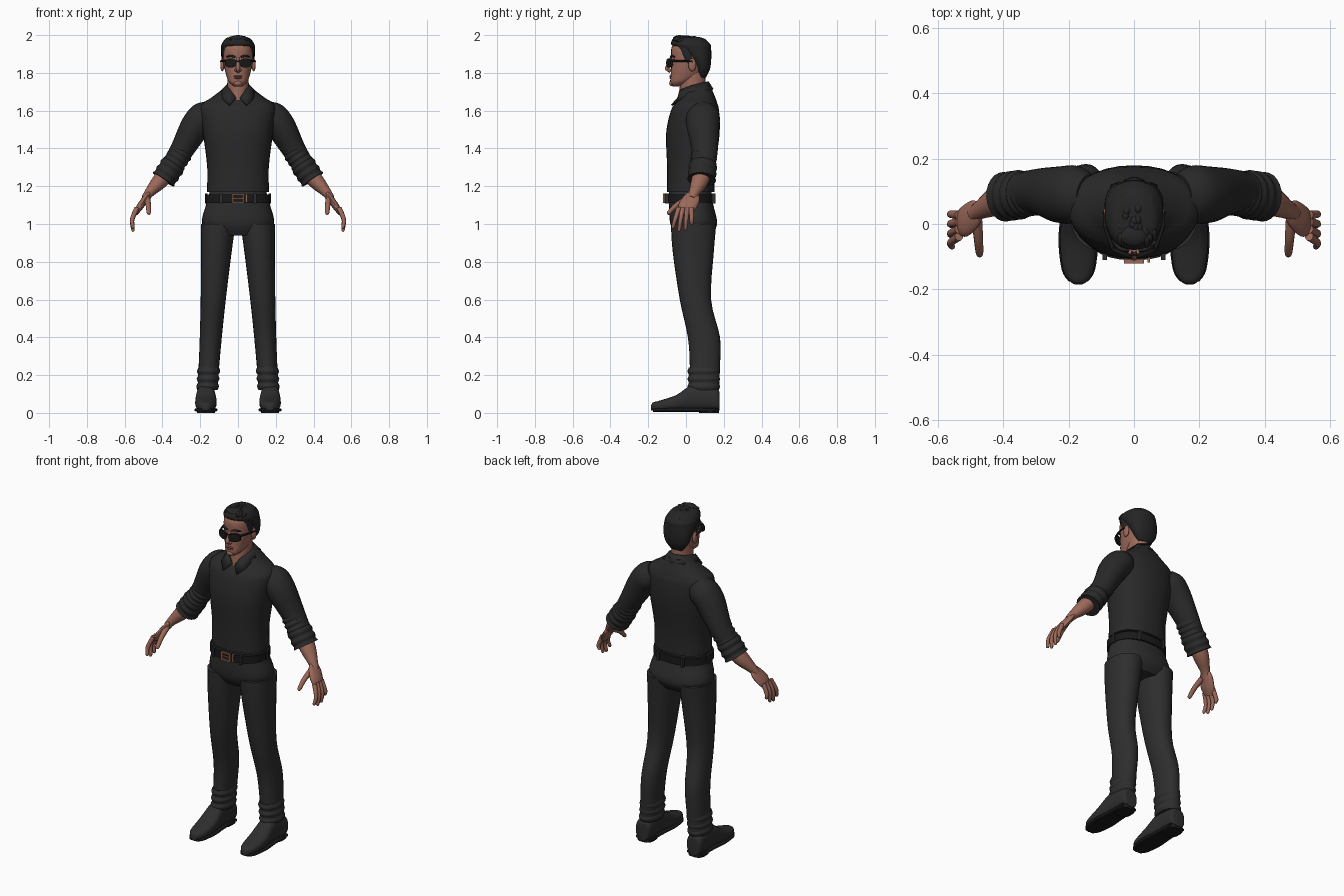
import bpy, bmesh, math, random
from mathutils import Vector, Matrix

random.seed(4)
if "Cube" in bpy.data.objects:
    bpy.data.objects.remove(bpy.data.objects["Cube"], do_unlink=True)


def material(name, red, green, blue):
    colour = (red, green, blue, 1)
    mat = bpy.data.materials.new(name)
    mat.use_nodes = True
    mat.diffuse_color = colour
    mat.node_tree.nodes["Principled BSDF"].inputs["Base Color"].default_value = colour
    return mat


skin = material("skin", .33, .14, .1)
lips = material("lips", .24, .09, .07)
shirt_black = material("shirt black", .022, .022, .022)
trouser_black = material("trouser black", .027, .027, .027)
hair_black = material("hair black", .018, .018, .018)
glossy_black = material("glossy black", .01, .01, .01)
copper = material("copper", .32, .14, .09)


def finish(name, bm, mat, mirror):
    bmesh.ops.recalc_face_normals(bm, faces=bm.faces)
    mesh = bpy.data.meshes.new(name)
    bm.to_mesh(mesh)
    bm.free()
    mesh.materials.append(mat)
    mesh.shade_smooth()
    mesh.set_sharp_from_angle(angle=math.radians(50))
    part = bpy.data.objects.new(name, mesh)
    bpy.context.collection.objects.link(part)
    if mirror:
        part.modifiers.new("mirror", "MIRROR")
    return part


def spline(before, start, end, after, t):
    """Smooth curve value between start and end."""
    slope = end - before
    bend = before * 2 - start * 5 + end * 4 - after
    twist = (start - end) * 3 + after - before
    return start + (slope + bend * t + twist * t * t) * t / 2


def loft(name, rings, mat, sides=24, power=1, mirror=False, steps=4):
    """Skin smoothly through rings, each a centre and two half axes."""
    rings = [[Vector(part) for part in ring] for ring in rings]
    last = len(rings) - 1
    dense = []
    for i in range(last):
        near = (rings[max(i - 1, 0)], rings[i], rings[i + 1], rings[min(i + 2, last)])
        for step in range(steps):
            dense.append([spline(*parts, step / steps) for parts in zip(*near)])
    dense.append(rings[last])
    bm = bmesh.new()
    loops = []
    for centre, across, deep in dense:
        loop = []
        for i in range(sides):
            angle = math.tau * i / sides
            c, s = [math.copysign(abs(k) ** power, k) for k in (math.cos(angle), math.sin(angle))]
            loop.append(bm.verts.new(centre + across * c + deep * s))
        loops.append(loop)
    for low, high in zip(loops, loops[1:]):
        for i in range(sides):
            bm.faces.new((low[i - 1], low[i], high[i], high[i - 1]))
    bm.faces.new(loops[0])
    bm.faces.new(loops[-1])
    return finish(name, bm, mat, mirror)


def level(z, front, back, half, x=0):
    """Horizontal ring."""
    return (x, (front + back) / 2, z), (half, 0, 0), (0, (back - front) / 2, 0)


def tube(name, path, mat, sides=16, mirror=True, flat=1):
    """Sweep along (x, y, z, radius); flat scales the radius along y."""
    points = [Vector(p[:3]) for p in path]
    rings = []
    for i, point in enumerate(points):
        along = (points[min(i + 1, len(points) - 1)] - points[max(i - 1, 0)]).normalized()
        side = Vector((0, 1, 0))
        side = (side - along * side.dot(along)).normalized()
        radius = path[i][3]
        rings.append((point, along.cross(side) * radius, side * radius * flat))
    return loft(name, rings, mat, sides, mirror=mirror)


def primitive(name, create, place, scale, mat, mirror, **options):
    bm = bmesh.new()
    create(bm, matrix=Matrix.LocRotScale(Vector(place), None, Vector(scale)), **options)
    return finish(name, bm, mat, mirror)


def blob(name, place, scale, mat, mirror=False):
    primitive(name, bmesh.ops.create_uvsphere, place, scale, mat, mirror,
              u_segments=16, v_segments=10, radius=1)


def box(name, place, scale, mat, mirror=False):
    primitive(name, bmesh.ops.create_cube, place, scale, mat, mirror, size=1)


# Shirt body
torso = ((1.17, -.1, .15, .165), (1.3, -.1, .155, .163), (1.48, -.105, .178, .185),
         (1.6, -.08, .175, .2), (1.64, -.055, .165, .185), (1.67, -.03, .155, .14), (1.73, 0, .13, .06))
loft("shirt", [level(*row) for row in torso], shirt_black, 32, power=.88)

# Sleeves, creases and rolled cuffs
tube("sleeve", [(.14, .085, 1.6, .06), (.18, .09, 1.57, .08), (.23, .09, 1.51, .078),
                (.31, .1, 1.37, .06), (.39, .08, 1.25, .055)], shirt_black, 24, flat=1.1)


def sleeve_rings(start, end, count, radius, ripple):
    elbow, cuff = Vector((.295, .097, 1.385)), Vector((.395, .083, 1.235))
    rows = []
    for i in range(count):
        spot = elbow.lerp(cuff, start + (end - start) * i / (count - 1))
        rows.append((*spot, radius + ripple * (i % 2)))
    return rows


tube("sleeve_creases", sleeve_rings(0, .5, 7, .057, .006), shirt_black, 24, flat=1.12)
tube("rolled_cuff", sleeve_rings(.45, 1, 6, .062, .006), shirt_black, 24, flat=1.12)

# Folded collar: pairs of neck edge and fold edge, from front to back
edges = (((.01, -.045, 1.67), (.045, -.08, 1.63)), ((.04, -.035, 1.71), (.08, -.045, 1.66)),
         ((.064, .03, 1.735), (.096, .035, 1.7)), ((.05, .09, 1.75), (.07, .12, 1.71)),
         ((0, .12, 1.755), (0, .145, 1.715)))
bm = bmesh.new()
pairs = [[bm.verts.new(point) for point in pair] for pair in edges]
for (a, b), (c, d) in zip(pairs, pairs[1:]):
    bm.faces.new((a, b, d, c))
collar = finish("collar", bm, shirt_black, True)
collar.modifiers.new("thickness", "SOLIDIFY").thickness = .01

# Trousers, the legs tapering by rule
hips = ((1.17, -.09, .135, .15), (1.1, -.09, .145, .17), (1, -.083, .165, .19), (.94, -.05, .13, .12))
loft("trouser_hips", [level(*row) for row in hips], trouser_black, 32, power=.88)


def leg_ring(z, front, back, swell=0):
    return level(z, front - swell, back + swell, .052 + .04 * z * z + swell, x=.17 - .065 * z)


leg = ((1, -.08, .16), (.85, -.07, .147), (.6, -.033, .133), (.4, .01, .18), (.25, .02, .18), (.13, .02, .175))
loft("trouser_leg", [leg_ring(*row) for row in leg], trouser_black, power=.93, mirror=True)
loft("trouser_hem", [leg_ring(.12 + .02 * i, .015, .173, .007 * (i % 2)) for i in range(7)],
     trouser_black, power=.93, mirror=True)

# Shoes: rows of y, half width and top
shoe = ((.177, .03, .1), (.16, .047, .13), (.04, .05, .15), (-.05, .057, .095),
        (-.14, .047, .065), (-.175, .026, .055), (-.185, .01, .04))
loft("shoe", [((.17, y, top / 2 + .006), (half, 0, 0), (0, 0, top / 2 - .006)) for y, half, top in shoe],
     trouser_black, power=.75, mirror=True)
loft("sole", [((.17, y, .016), (half + .004, 0, 0), (0, 0, .01)) for y, half, top in shoe[1:-1]],
     glossy_black, power=.5, mirror=True)
loft("shoe_heel", [level(z, .07, .175, .048, x=.17) for z in (0, .025)],
     glossy_black, power=.7, mirror=True, steps=1)

# Belt, belt loops and buckle
loft("belt", [level(z, -.111, .153, .171) for z in (1.112, 1.157)], glossy_black, 32, power=.88, steps=1)
for name, x, y in (("front", .09, -.1), ("side", .168, .03), ("back", .08, .146)):
    box(name + "_belt_loop", (x, y, 1.135), (.014, .02, .054), trouser_black, True)
for name, height in (("top", 1.157), ("bottom", 1.115)):
    box("buckle_" + name, (0, -.115, height), (.062, .012, .008), copper)
box("buckle_side", (.027, -.115, 1.136), (.008, .012, .05), copper, True)
box("buckle_pin", (0, -.116, 1.136), (.05, .008, .006), copper)
box("belt_keeper", (.045, -.11, 1.136), (.009, .015, .046), copper)

# Forearm and palm
tube("forearm", [(.37, .09, 1.28, .045), (.42, .07, 1.22, .041), (.47, .043, 1.165, .026),
                 (.49, .03, 1.135, .022)], skin, flat=1.1)
tube("palm", [(.475, .04, 1.16, .012), (.49, .03, 1.135, .017), (.52, .005, 1.09, .018),
              (.54, -.008, 1.055, .01)], skin, flat=2.6)


def finger(name, knuckle, middle, tip, radius):
    end = Vector(tip) * 1.2 - Vector(middle) * .2
    tube(name, [(*knuckle, radius * 1.2), (*middle, radius), (*tip, radius * .8), (*end, radius * .3)],
         skin, 10)


# Fingers fanned from the little finger forward, then the thumb
for i, name in enumerate(("little", "ring", "middle", "index")):
    finger(name + "_finger", (.535, .028 - .022 * i, 1.085), (.56, .03 - .029 * i, 1.025),
           (.556, .03 - .033 * i, .97 + .01 * (i - 1.8) ** 2), .0115)
finger("thumb", (.48, .01, 1.135), (.475, -.05, 1.1), (.472, -.09, 1.06), .014)

# Neck and head
loft("neck", [level(1.63, -.045, .1, .05), level(1.71, -.034, .104, .057), level(1.82, -.03, .1, .055)], skin)
head = ((1.728, -.07, -.03, .018), (1.75, -.083, .02, .046), (1.79, -.081, .08, .063),
        (1.86, -.077, .115, .077), (1.94, -.075, .115, .075), (1.98, -.02, .07, .03))
loft("head", [level(*row) for row in head], skin, power=.9)

# Face
tube("nose", [(0, -.078, 1.88, .008), (0, -.09, 1.85, .009), (0, -.1, 1.823, .012),
              (0, -.08, 1.808, .01)], skin, mirror=False)
blob("nostril", (.011, -.088, 1.815), (.008, .011, .008), skin, True)
for name, height in (("upper", 1.782), ("lower", 1.773)):
    blob(name + "_lip", (0, -.08, height), (.023, .008, .005), lips)
blob("chin", (0, -.075, 1.745), (.022, .014, .015), skin)
blob("ear", (.083, .033, 1.842), (.011, .021, .034), skin, True)
tube("eyebrow", [(.015, -.08, 1.884, .005), (.04, -.076, 1.89, .006), (.06, -.06, 1.884, .004)],
     hair_black, 8)

# Hair cap, sideburns and swept tufts
hair = ((1.775, .07, .105, .04), (1.82, .05, .127, .072), (1.88, .01, .134, .088),
        (1.93, -.045, .133, .089), (1.95, -.078, .13, .087), (1.98, -.07, .1, .068), (1.99, -.04, .07, .04))
loft("hair", [level(*row) for row in hair], hair_black, power=.92)
loft("sideburn", [level(1.845, .01, .04, .012, x=.066), level(1.88, -.015, .04, .018, x=.066),
                  level(1.95, -.04, .04, .013, x=.066)], hair_black, 12, mirror=True)
for tuft in range(30):
    x, y = random.uniform(-.06, .06), random.uniform(-.055, .09)
    z = 1.984 - 4 * x * x - max(0, y) ** 2 * 1.4
    tube("hair_tuft", [(x * .85, y + .02, z - .008, .012), (x, y, z + .003, .012),
                       (x * 1.1, y - .025, z - .004, .003)], hair_black, 8, mirror=False)
blob("hair_crest", (0, -.035, 1.98), (.045, .035, .02), hair_black)

# Sunglasses
loft("lens", [((.039, y, 1.852), (.031, .012, 0), (0, 0, .024)) for y in (-.093, -.081)],
     glossy_black, power=.8, mirror=True, steps=1)
box("glasses_bridge", (0, -.093, 1.862), (.03, .007, .008), glossy_black)
tube("glasses_temple", [(.064, -.078, 1.864, .006), (.088, -.01, 1.863, .005), (.09, .035, 1.86, .005)],
     glossy_black, 8)
